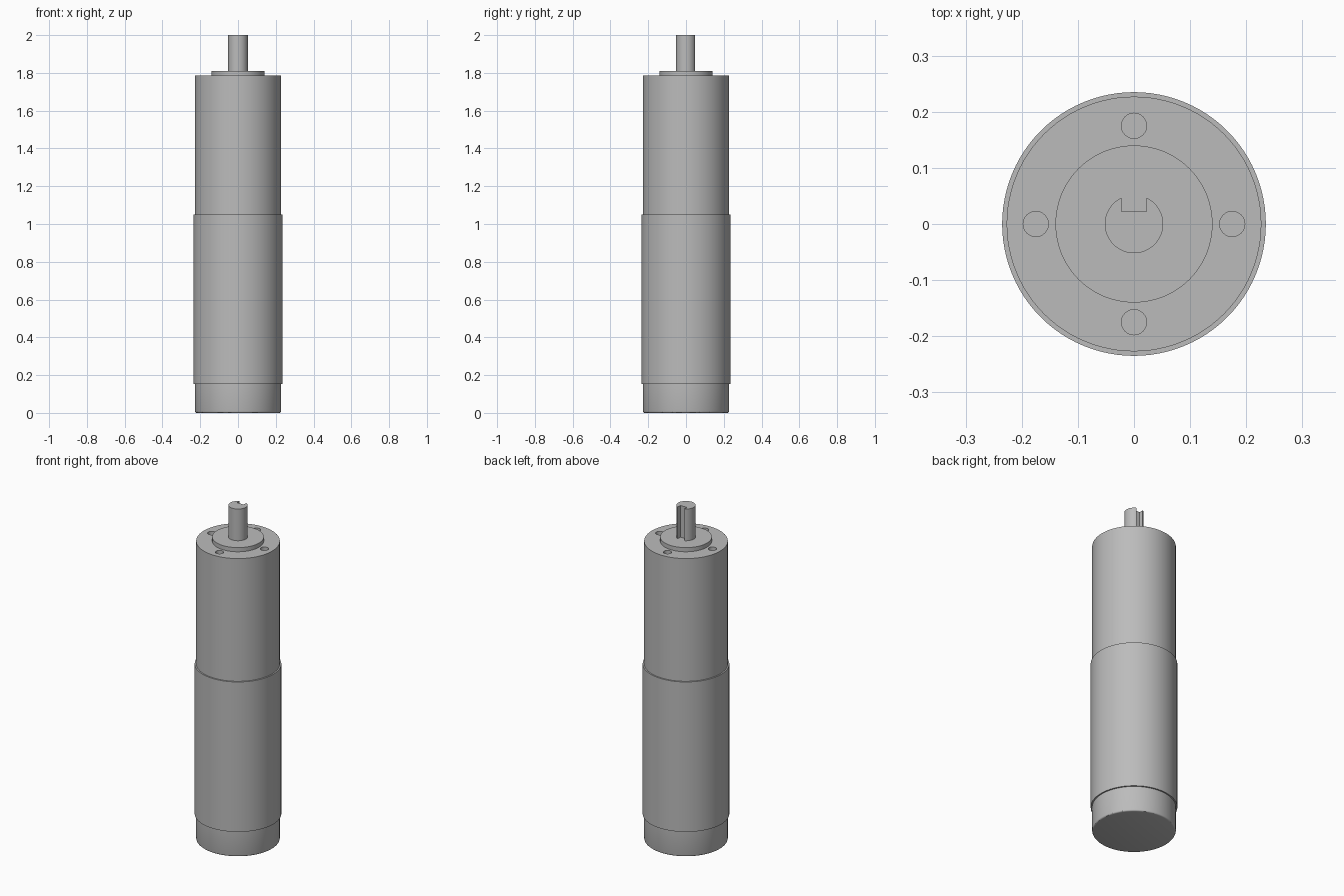
import bpy
import math

SIDES = 96

old = bpy.data.objects.get("Cube")
if old:
    bpy.data.objects.remove(old, do_unlink=True)

steel = bpy.data.materials.new("plain_grey_metal")
steel.use_nodes = True
grey = (0.5, 0.5, 0.5, 1)
steel.diffuse_color = grey
steel.node_tree.nodes["Principled BSDF"].inputs["Base Color"].default_value = grey


def cylinder(name, radius, bottom, top, x=0, y=0, sides=SIDES):
    bpy.ops.mesh.primitive_cylinder_add(vertices=sides, radius=radius, depth=top - bottom,
                                        location=(x, y, (bottom + top) / 2))
    part = bpy.context.object
    part.name = name
    part.data.materials.append(steel)
    return part


def apply_modifier(part, modifier):
    bpy.context.view_layer.objects.active = part
    bpy.ops.object.modifier_apply(modifier=modifier.name)


def cut(part, cutter):
    mod = part.modifiers.new("cut", 'BOOLEAN')
    mod.operation = 'DIFFERENCE'
    mod.solver = 'EXACT'
    mod.object = cutter
    apply_modifier(part, mod)
    bpy.data.objects.remove(cutter, do_unlink=True)


# Stacked housing
end_cap = cylinder("end_cap", 0.227, 0, 0.16)
motor_sleeve = cylinder("motor_sleeve", 0.235, 0.152, 1.05)
gearbox = cylinder("gearbox", 0.227, 1.04, 1.785)
front_boss = cylinder("front_boss", 0.14, 1.78, 1.81)
shaft = cylinder("output_shaft", 0.052, 1.80, 2.0)

# Softened lower rim of the end cap
for edge in end_cap.data.edges:
    if all(end_cap.data.vertices[v].co.z < 0 for v in edge.vertices):
        edge.use_seam = True
rim = end_cap.data.attributes.new("bevel_weight_edge", 'FLOAT', 'EDGE')
for edge in end_cap.data.edges:
    rim.data[edge.index].value = float(edge.use_seam)
bevel = end_cap.modifiers.new("rim", 'BEVEL')
bevel.limit_method = 'WEIGHT'
bevel.width = 0.008
bevel.segments = 3
apply_modifier(end_cap, bevel)

# Four mounting holes in the gearbox face
for i in range(4):
    angle = i * math.pi / 2
    hole = cylinder("hole_cutter", 0.0225, 1.68, 1.85,
                    0.175 * math.cos(angle), 0.175 * math.sin(angle), 32)
    cut(gearbox, hole)

# Keyway along the back of the shaft
bpy.ops.mesh.primitive_cube_add(size=1, location=(0, 0.052, 1.93))
key = bpy.context.object
key.scale = (0.044, 0.06, 0.24)
cut(shaft, key)

# Smooth walls with crisp edges
for part in (end_cap, motor_sleeve, gearbox, front_boss, shaft):
    bpy.ops.object.select_all(action='DESELECT')
    part.select_set(True)
    bpy.context.view_layer.objects.active = part
    bpy.ops.object.shade_smooth_by_angle(angle=math.radians(30))
